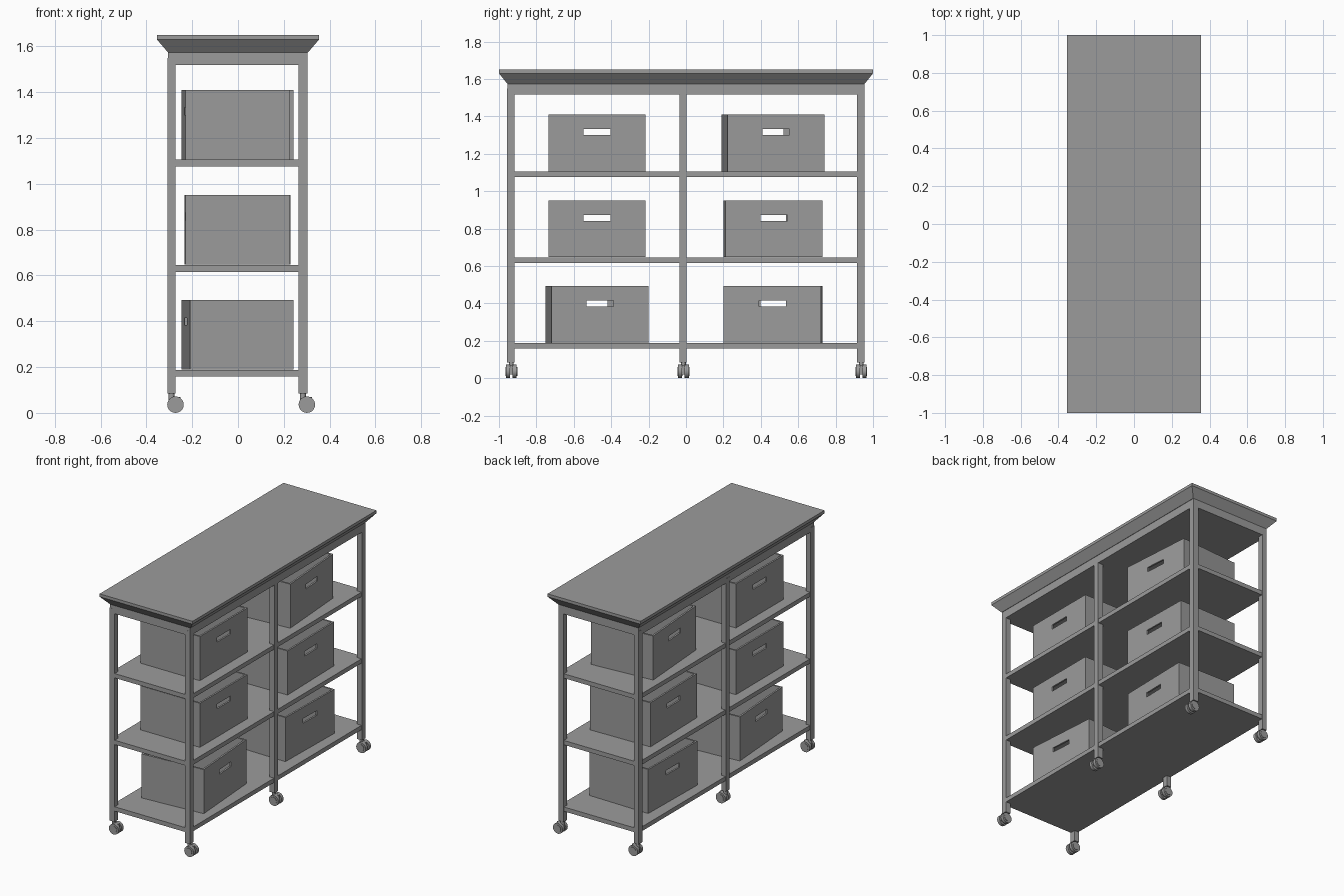
import bpy, bmesh, math
from mathutils import Matrix, Vector

if "Cube" in bpy.data.objects:
    bpy.data.objects.remove(bpy.data.objects["Cube"])

grey = bpy.data.materials.new("grey")
grey.diffuse_color = (0.33, 0.33, 0.33, 1)
grey.use_nodes = True
grey.node_tree.nodes["Principled BSDF"].inputs["Base Color"].default_value = grey.diffuse_color


def add(name, bm):
    me = bpy.data.meshes.new(name)
    bmesh.ops.recalc_face_normals(bm, faces=bm.faces)
    bm.to_mesh(me)
    bm.free()
    me.materials.append(grey)
    ob = bpy.data.objects.new(name, me)
    bpy.context.collection.objects.link(ob)
    return ob


def cuboid(bm, x0, x1, y0, y1, z0, z1):
    m = Matrix.Translation(((x0 + x1) / 2, (y0 + y1) / 2, (z0 + z1) / 2))
    m = m @ Matrix.Diagonal((x1 - x0, y1 - y0, z1 - z0, 1))
    return bmesh.ops.create_cube(bm, size=1, matrix=m)["verts"]


def block(name, *dims):
    bm = bmesh.new()
    cuboid(bm, *dims)
    return add(name, bm)


# Worktop slab with a sloping moulding under it
bm = bmesh.new()
rings = []
for hx, hy, z in ((0.306, 0.955, 1.574), (0.354, 1.0, 1.63), (0.354, 1.0, 1.65)):
    rings.append([bm.verts.new((sx * hx, sy * hy, z))
                  for sx, sy in ((-1, -1), (1, -1), (1, 1), (-1, 1))])
for a, b in zip(rings, rings[1:]):
    for i in range(4):
        j = (i + 1) % 4
        bm.faces.new((a[i], a[j], b[j], b[i]))
bm.faces.new(rings[0])
bm.faces.new(rings[-1])
add("worktop", bm)
block("apron", -0.306, 0.303, -0.955, 0.955, 1.518, 1.574)

# Shelves
SHELVES = (0.188, 0.646, 1.105)
for i, z in enumerate(SHELVES):
    block(f"shelf_{i + 1}", -0.303, 0.3, -0.953, 0.951, z - 0.03, z)


# Twin-wheel caster: hub cylinders, hood and stem
def caster(name, x, y):
    bm = bmesh.new()
    turn = Matrix.Rotation(math.pi / 2, 4, 'X')
    for s in (-1, 1):
        for r, off, w in ((0.036, 0.018, 0.022), (0.024, 0.019, 0.026)):
            bmesh.ops.create_cone(bm, cap_ends=True, segments=20, radius1=r, radius2=r, depth=w,
                                  matrix=Matrix.Translation((x, y + s * off, 0.036)) @ turn)
    cuboid(bm, x - 0.026, x + 0.022, y - 0.008, y + 0.008, 0.02, 0.07)
    bmesh.ops.create_cone(bm, cap_ends=True, segments=16, radius1=0.013, radius2=0.013, depth=0.045,
                          matrix=Matrix.Translation((x - 0.017, y, 0.07)))
    ob = add(name, bm)
    bpy.context.view_layer.objects.active = ob
    ob.select_set(True)
    bpy.ops.object.shade_smooth_by_angle(angle=math.radians(35))
    ob.select_set(False)


# Posts, each on a caster
for side, x0, x1 in (("left", -0.308, -0.272), ("right", 0.264, 0.303)):
    for place, y in (("front", -0.936), ("middle", -0.016), ("back", 0.935)):
        block(f"{side}_{place}_post", x0, x1, y - 0.02, y + 0.02, 0.085, 1.55)
        caster(f"{side}_{place}_caster", (x0 + x1) / 2 + 0.017, y + 0.002)

# Open storage bin with a handle slot through both long walls
W, D, H, T = 0.227, 0.26, 0.303, 0.012
bin_base = block("bin_base", -W, W, -D, D, 0, H)
cutters = [block("cavity_cutter", -W + T, W - T, -D + T, D - T, T, H + 0.1),
           block("handle_cutter", -1, 1, -0.072, 0.072, 0.194, 0.226)]
for c in cutters:
    c.hide_render = True
    mod = bin_base.modifiers.new("cut", 'BOOLEAN')
    mod.operation = 'DIFFERENCE'
    mod.solver = 'EXACT'
    mod.object = c
deps = bpy.context.evaluated_depsgraph_get()
bin_mesh = bpy.data.meshes.new_from_object(bin_base.evaluated_get(deps))
for ob in cutters + [bin_base]:
    bpy.data.objects.remove(ob)

# Two bins per shelf, some slightly turned
TURNS = ((0.071, -0.02), (0.0, 0.02), (0.0, 0.071))
for i, (z, turns) in enumerate(zip(SHELVES, TURNS)):
    for place, y, a in zip(("front", "back"), (-0.476, 0.466), turns):
        ob = bpy.data.objects.new(f"{place}_bin_{i + 1}", bin_mesh)
        ob.location = (-0.002, y, z + 0.001)
        ob.rotation_euler.z = a
        bpy.context.collection.objects.link(ob)
